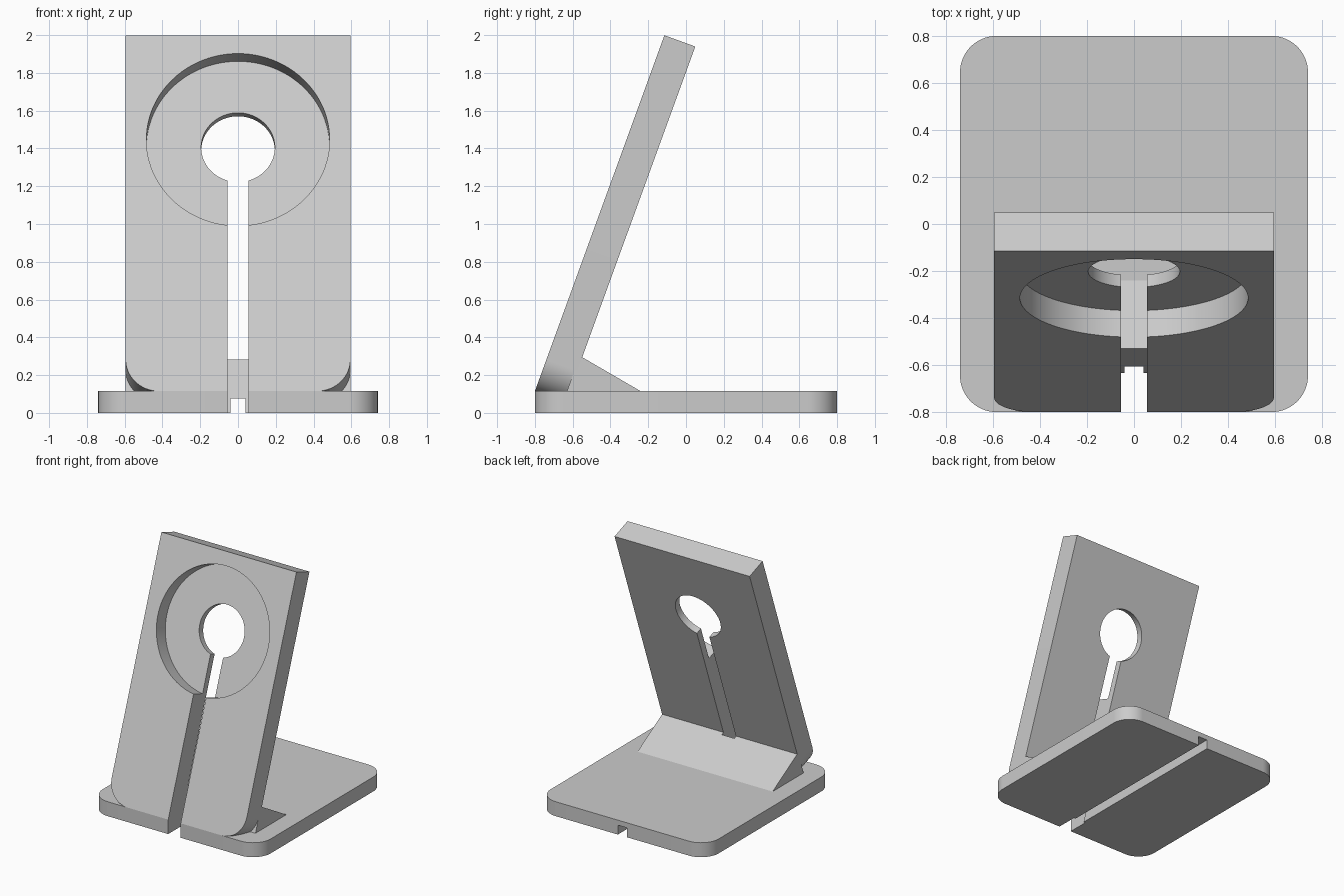
import bpy, bmesh
from math import sin, cos, pi, radians
from mathutils import Matrix

cube = bpy.data.objects.get("Cube")
if cube:
    bpy.data.objects.remove(cube, do_unlink=True)

grey = bpy.data.materials.new("light grey")
grey.use_nodes = True
COLOUR = (0.6, 0.6, 0.6, 1)
grey.diffuse_color = COLOUR
grey.node_tree.nodes["Principled BSDF"].inputs["Base Color"].default_value = COLOUR

BASE_TOP = 0.115
THICK = 0.174
HALF_W = 0.595
EYE = 1.417          # distance of the round openings up the panel

# Panel frame: x across, y up the slope, z out of the front face
LEAN = Matrix.Translation((0, -0.8, BASE_TOP)) @ Matrix.Rotation(radians(70), 4, 'X')
# Side frame: profile drawn in world y and z, extruded along x
SIDE = Matrix(((0, 0, 1, 0), (1, 0, 0, 0), (0, 1, 0, 0), (0, 0, 0, 1)))
FLAT = Matrix.Identity(4)


def rectangle(x, y0, y1, r_low=0, r_high=0, steps=16):
    """Symmetric rectangle with optional rounded lower and upper corners."""
    corners = [(x, y0, r_low, -1, 1), (x, y1, r_high, 1, -1)]
    right = []
    for cx, cy, r, up, inward in corners:
        if r == 0:
            right.append((cx, cy))
            continue
        start = -pi / 2 if up < 0 else 0
        for i in range(steps + 1):
            a = start + pi / 2 * i / steps
            right.append((cx - r + r * cos(a), cy + inward * r + r * sin(a)))
    return right + [(-px, py) for px, py in reversed(right)]


def circle(r, cy, steps=96):
    return [(r * cos(2 * pi * i / steps), cy + r * sin(2 * pi * i / steps))
            for i in range(steps)]


def prism(name, outline, z0, z1, frame):
    bm = bmesh.new()
    face = bm.faces.new([bm.verts.new((x, y, z0)) for x, y in outline])
    grown = bmesh.ops.extrude_face_region(bm, geom=[face])
    top = [v for v in grown["geom"] if isinstance(v, bmesh.types.BMVert)]
    bmesh.ops.translate(bm, verts=top, vec=(0, 0, z1 - z0))
    bmesh.ops.transform(bm, matrix=frame, verts=bm.verts)
    bmesh.ops.recalc_face_normals(bm, faces=bm.faces)
    mesh = bpy.data.meshes.new(name)
    bm.to_mesh(mesh)
    bm.free()
    mesh.materials.append(grey)
    obj = bpy.data.objects.new(name, mesh)
    bpy.context.collection.objects.link(obj)
    return obj


def activate(obj):
    bpy.ops.object.select_all(action='DESELECT')
    obj.select_set(True)
    bpy.context.view_layer.objects.active = obj


def cut(obj, *cutters):
    activate(obj)
    for cutter in cutters:
        mod = obj.modifiers.new("cut", 'BOOLEAN')
        mod.operation = 'DIFFERENCE'
        mod.solver = 'EXACT'
        mod.object = cutter
        bpy.ops.object.modifier_apply(modifier=mod.name)


# Solid parts
base = prism("base_plate", rectangle(0.74, -0.8, 0.8, 0.155, 0.155), 0, BASE_TOP, FLAT)
panel = prism("leaning_panel", rectangle(HALF_W, 0, 2.005, 0.178), -THICK, 0, LEAN)
wedge = prism("support_wedge",
              [(-0.632, 0.11), (-0.2315, 0.11), (-0.563, 0.3025)],
              -HALF_W, HALF_W, SIDE)

# Cutters: cable slot, underside groove, round recess and through hole
slot = prism("slot_cutter", rectangle(0.055, -0.3, EYE), -THICK - 0.022, 0.1, LEAN)
groove = prism("groove_cutter", rectangle(0.04, -1, 1), -0.1, 0.075, FLAT)
recess = prism("recess_cutter", circle(0.485, EYE), -0.12, 0.1, LEAN)
hole = prism("hole_cutter", circle(0.195, EYE), -0.3, 0.1, LEAN)

cut(base, slot, groove)
cut(panel, recess, hole, slot)
cut(wedge, slot)

for helper in (slot, groove, recess, hole):
    bpy.data.objects.remove(helper, do_unlink=True)

for part in (base, panel, wedge):
    activate(part)
    bpy.ops.object.shade_smooth_by_angle(angle=radians(30))
